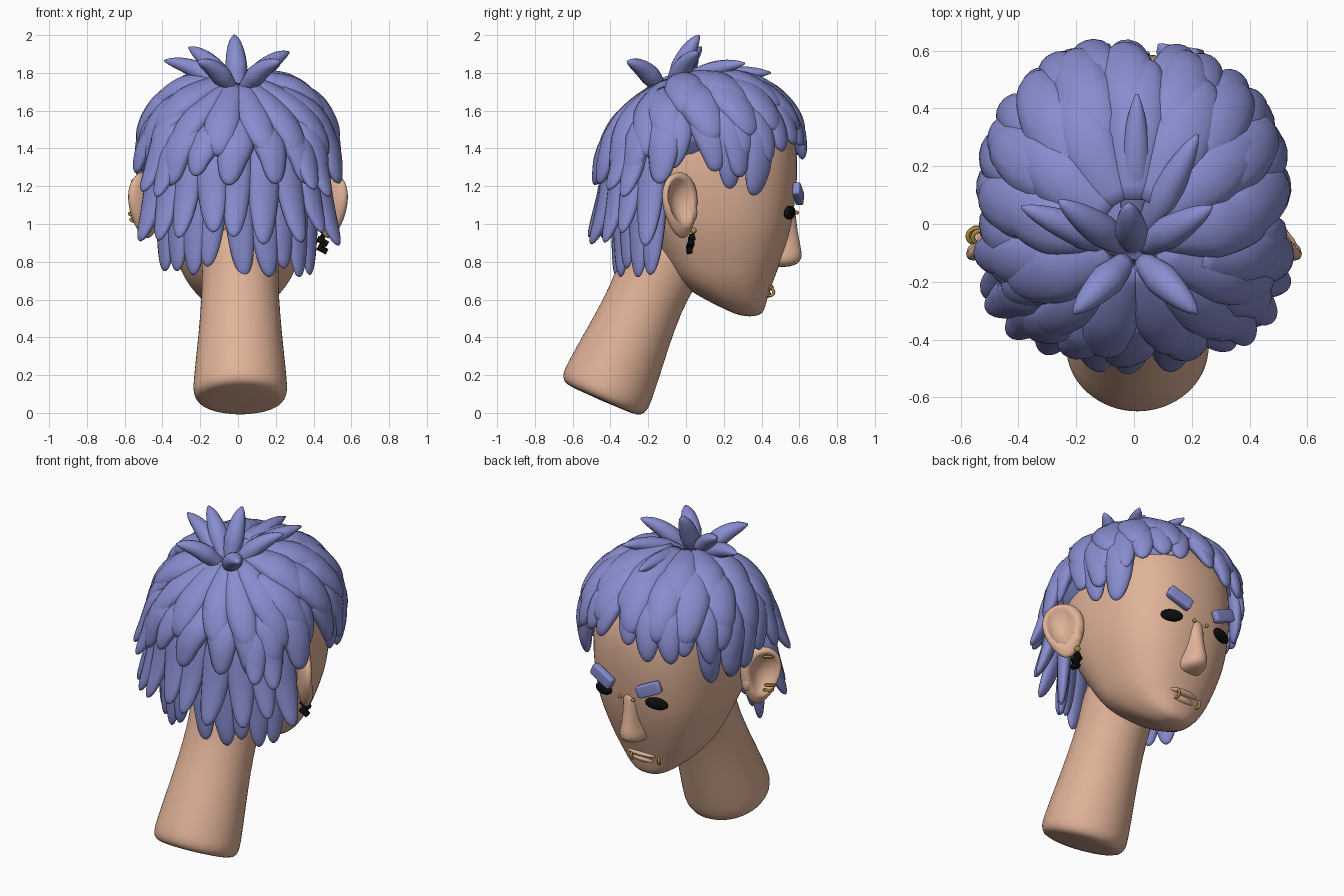
import bpy, bmesh, math, random
from mathutils import Vector, Matrix

random.seed(11)
if "Cube" in bpy.data.objects:
    bpy.data.objects.remove(bpy.data.objects["Cube"])


def material(name, rgb):
    m = bpy.data.materials.new(name)
    m.use_nodes = True
    m.diffuse_color = (*rgb, 1)
    m.node_tree.nodes["Principled BSDF"].inputs["Base Color"].default_value = (*rgb, 1)
    return m


skin = material("skin", (.745, .445, .31))
hair = material("blue_hair", (.245, .265, .62))
black = material("black", (.004, .004, .004))
gold = material("gold", (.42, .26, .05))


def finish(bm, name, mat, subsurf=0):
    bmesh.ops.recalc_face_normals(bm, faces=bm.faces)
    me = bpy.data.meshes.new(name)
    bm.to_mesh(me)
    bm.free()
    me.materials.append(mat)
    me.shade_smooth()
    ob = bpy.data.objects.new(name, me)
    bpy.context.collection.objects.link(ob)
    if subsurf:
        ob.modifiers.new("smooth", "SUBSURF").levels = subsurf
    return ob


def add_rings(bm, rings):
    """Skin a list of closed rings and cap both ends."""
    vs = [[bm.verts.new(p) for p in r] for r in rings]
    n = len(vs[0])
    for a, b in zip(vs, vs[1:]):
        for i in range(n):
            j = (i + 1) % n
            bm.faces.new((a[i], a[j], b[j], b[i]))
    bm.faces.new(vs[0])
    bm.faces.new(vs[-1])


def spow(v, p):
    return math.copysign(abs(v) ** p, v)


def angles(n):
    return [math.tau * i / n for i in range(n)]


def loft(name, sections, mat, power, widest):
    """Stack horizontal sections: height, back, front, half width."""
    bm = bmesh.new()
    rings = []
    for z, back, front, half in sections:
        yc = back + (front - back) * widest
        rings.append([Vector((half * spow(math.cos(a), power),
                      yc + (front - yc if math.sin(a) > 0 else yc - back) * spow(math.sin(a), power), z))
                      for a in angles(24)])
    add_rings(bm, rings)
    return finish(bm, name, mat, 2)


def blob(name, mat, loc, scale, rot=(0, 0, 0), box=False):
    bm = bmesh.new()
    if box:
        bmesh.ops.create_cube(bm, size=2)
    else:
        bmesh.ops.create_uvsphere(bm, u_segments=20, v_segments=12, radius=1)
    ob = finish(bm, name, mat)
    ob.location, ob.scale, ob.rotation_euler = loc, scale, rot
    return ob


def hoop(name, loc, radius, rot):
    bpy.ops.mesh.primitive_torus_add(location=loc, rotation=rot, major_radius=radius,
                                     minor_radius=.008, major_segments=20, minor_segments=8)
    ob = bpy.context.object
    ob.name = name
    ob.data.materials.append(gold)
    ob.data.shade_smooth()


# Head and jaw
HEAD = [(.51, .29, .39, .06), (.55, .2, .42, .14), (.62, .06, .435, .215), (.7, -.06, .465, .28),
        (.8, -.13, .505, .325), (.95, -.22, .555, .385), (1.1, -.31, .58, .415), (1.3, -.37, .6, .43),
        (1.5, -.34, .58, .41), (1.63, -.22, .48, .34), (1.71, -.06, .33, .2)]
loft("head", HEAD, skin, .82, .45)


def face_y(x, z):
    for a, b in zip(HEAD, HEAD[1:]):
        if a[0] <= z <= b[0]:
            t = (z - a[0]) / (b[0] - a[0])
            back, front, half = (a[i] + (b[i] - a[i]) * t for i in (1, 2, 3))
            yc = back + (front - back) * .45
            p = 2 / .82
            return yc + (front - yc) * (1 - min(1, abs(x) / half) ** p) ** (1 / p)


# Nose and lips
loft("nose", [(.77, .42, .55, .05), (.795, .42, .605, .08), (.835, .42, .618, .08),
              (.9, .43, .603, .06), (1.0, .46, .585, .055), (1.1, .48, .58, .06)], skin, .95, .3)
blob("upper_lip", skin, (0, .432, .665), (.1, .033, .02))
blob("lower_lip", skin, (0, .415, .628), (.085, .035, .024))

# Neck, leaning backwards towards a rounded base
bm = bmesh.new()
base, axis = Vector((.012, -.448, .065)), Vector((0, .4, .917))
across = Vector((0, .917, -.4))
rings = []
for t, rx, ry in [(0, .19, .18), (.012, .235, .225), (.05, .25, .245), (.1, .25, .246), (.3, .23, .226),
                  (.5, .212, .205), (.68, .202, .203), (.8, .205, .225), (.97, .21, .23)]:
    c = base + axis * t
    rings.append([c + Vector((rx * math.cos(a), 0, 0)) + across * ry * math.sin(a) for a in angles(32)])
add_rings(bm, rings)
finish(bm, "neck", skin, 1)

# Ears, eyes and brows on both sides
for s, side in ((1, "left"), (-1, "right")):
    bm = bmesh.new()
    bmesh.ops.create_uvsphere(bm, u_segments=32, v_segments=24, radius=1)
    for v in bm.verts:
        r = math.hypot(v.co.y + .12, v.co.z - .12)
        if v.co.x > 0 and r < .72:
            v.co.x -= 1.5 * math.cos(r / .72 * math.pi / 2) ** .7
        v.co.y *= 1 + .25 * v.co.z
        v.co = Vector((v.co.x * .05, v.co.y * .115, v.co.z * .175))
    turn = Matrix.Translation((.49, -.03, 1.1)) @ Matrix.Rotation(.75, 4, "Z") @ Matrix.Rotation(.12, 4, "X")
    bmesh.ops.transform(bm, matrix=Matrix.Diagonal((s, 1, 1, 1)) @ turn, verts=bm.verts)
    finish(bm, side + "_ear", skin)
    blob(side + "_ear_flap", skin, (s * .445, .035, 1.06), (.03, .025, .05))
    blob(side + "_eye", black, (s * .182, face_y(.182, 1.06) + .004, 1.06), (.068, .026, .036),
         (0, s * .1, -s * .3))
    brow = blob(side + "_eyebrow", hair, (s * .16, face_y(.16, 1.16) + .028, 1.16),
                (.078, .022, .036), (0, -s * .42, -s * .15), True)
    bev = brow.modifiers.new("round", "BEVEL")
    bev.width, bev.segments = .3, 3
    blob(side + "_bridge_stud", gold, (s * .045, face_y(.045, 1.06) + .014, 1.06), (.011,) * 3)

# Jewellery
hoop("left_lip_ring", (.055, .445, .64), .02, (0, math.pi / 2, 0))
hoop("right_lip_ring", (-.11, .42, .64), .02, (0, math.pi / 2, .4))
hoop("upper_ear_ring", (-.535, -.045, 1.22), .024, (.5, 0, .5))
hoop("lower_ear_ring", (-.55, -.04, 1.05), .026, (.3, .2, 0))
hoop("ear_lobe_ring", (-.545, -.035, 1.02), .024, (.3, .2, 0))
blob("earring_bead", gold, (.45, .04, .965), (.017,) * 3)
for i, (dz, w) in enumerate([(0, .014), (-.022, .032), (-.044, .016), (-.064, .028)]):
    blob("earring_charm_%d" % i, black, (.447, .033 + dz * .25, .93 + dz), (w, .014, .013), (.25, .5, 0), True)

ZC, RX, RY, RZ = 1.3, .5, .515, .455


def scalp(az, el, scale):
    """Point on the hair surface; negative elevations hang straight down."""
    e = max(el, 0)
    f = spow(math.cos(e), .83) * scale
    z = ZC + RZ * (spow(math.sin(e), .83) * scale + min(el, 0))
    lean = (.045 if math.sin(az) > 0 else .13) * math.sin(az) * math.sin(2 * e)
    return Vector((RX * f * spow(math.cos(az), .88),
                   .1 - .13 * math.sin(e) ** 2 + RY * f * spow(math.sin(az), .88), z + lean))


def add_lock(bm, path, width, flat, heart):
    """Sweep a flattened oval along the path, tapering to a rounded tip."""
    rings, n = [], len(path)
    for i, p in enumerate(path):
        s = i / (n - 1)
        tan = (path[min(i + 1, n - 1)] - path[max(i - 1, 0)]).normalized()
        out = p - heart
        out = (out - tan * out.dot(tan)).normalized()
        wide = tan.cross(out)
        w = width * min(1, .6 + 1.2 * s) * max(.02, 1 - s ** 2.1) ** .62
        rings.append([p + wide * w * math.cos(a) + out * w * flat * math.sin(a) for a in angles(12)])
    add_rings(bm, rings)


def hair_layer(name, az0, az1, count, el0, el1, width, flare, scale, jitter=.07):
    bm = bmesh.new()
    for k in range(count):
        az = math.radians(az0 + (az1 - az0) * k / max(1, count - 1))
        end = el1 + random.uniform(-jitter, jitter)
        drift = random.uniform(-.09, .09)
        path = []
        for i in range(17):
            s = 1 - (1 - i / 16) ** 1.4
            p = scalp(az + drift * s * s, el0 + (end - el0) * s, scale)
            path.append(p + Vector((math.cos(az), math.sin(az), 0)) * flare * s ** 2.5)
        add_lock(bm, path, width * random.uniform(.92, 1.08), .55, Vector((0, .08, 1.1)))
    finish(bm, name, hair)


# Solid cap beneath the locks, reaching lower at the back
bm = bmesh.new()
rings = []
for i in range(13):
    rings.append([scalp(a, 1.5 + (.25 - .9 * max(0, -math.sin(a) - .3) - 1.5) * i / 12, .95)
                  for a in angles(48)])
add_rings(bm, rings)
finish(bm, "hair_cap", hair)

# Layered locks, from the nape up to the crown
hair_layer("nape_locks", 213, 327, 9, .1, -1.2, .085, .02, .87, .08)
hair_layer("lower_back_locks", 212, 328, 9, .5, -.85, .092, .12, .96, .1)
hair_layer("back_locks", 200, 340, 9, .9, -.14, .1, .07, 1.0, .08)
hair_layer("left_flick", 310, 320, 2, .7, -.3, .08, .12, 1)
hair_layer("right_flick", 220, 230, 2, .7, -.3, .08, .12, 1)
hair_layer("fringe", 22, 158, 11, .75, .1, .085, .01, 1.02, .08)
hair_layer("left_temple_locks", -24, 14, 4, .8, -.06, .095, .01, 1.01, .12)
hair_layer("right_temple_locks", 166, 204, 4, .8, -.06, .095, .01, 1.01, .12)
hair_layer("left_sideburn", 12, 33, 2, .7, -.27, .09, -.02, 1.0, .06)
hair_layer("right_sideburn", 147, 168, 2, .7, -.27, .09, -.02, 1.0, .06)
hair_layer("upper_locks", -20, 200, 11, 1.15, .22, .118, .02, 1.02, .1)
hair_layer("crown_locks", 0, 210, 8, 1.42, .55, .12, .02, 1.03, .1)
hair_layer("back_crown_locks", 212, 328, 6, 1.42, .16, .1, .03, 1.02, .1)

# Loose spikes at the crown
bm = bmesh.new()
root = Vector((0, -.1, 1.69))
for tip in [(-.02, .07, 2.0), (-.26, .08, 1.935), (.27, .06, 1.91), (-.21, -.31, 1.86),
            (.22, -.31, 1.86), (.22, .31, 1.85), (.01, .45, 1.8), (-.39, .06, 1.865)]:
    tip = Vector(tip)
    start = root + (tip - root) * Vector((.2, .2, 0)).length * .5
    start.z = root.z + .02
    path = [start.lerp(tip, i / 12) + Vector((0, 0, .03)) * math.sin(math.pi * i / 12) for i in range(13)]
    add_lock(bm, path, .062, .9, Vector((.01, -.1, 1.2)))
finish(bm, "crown_spikes", hair)
